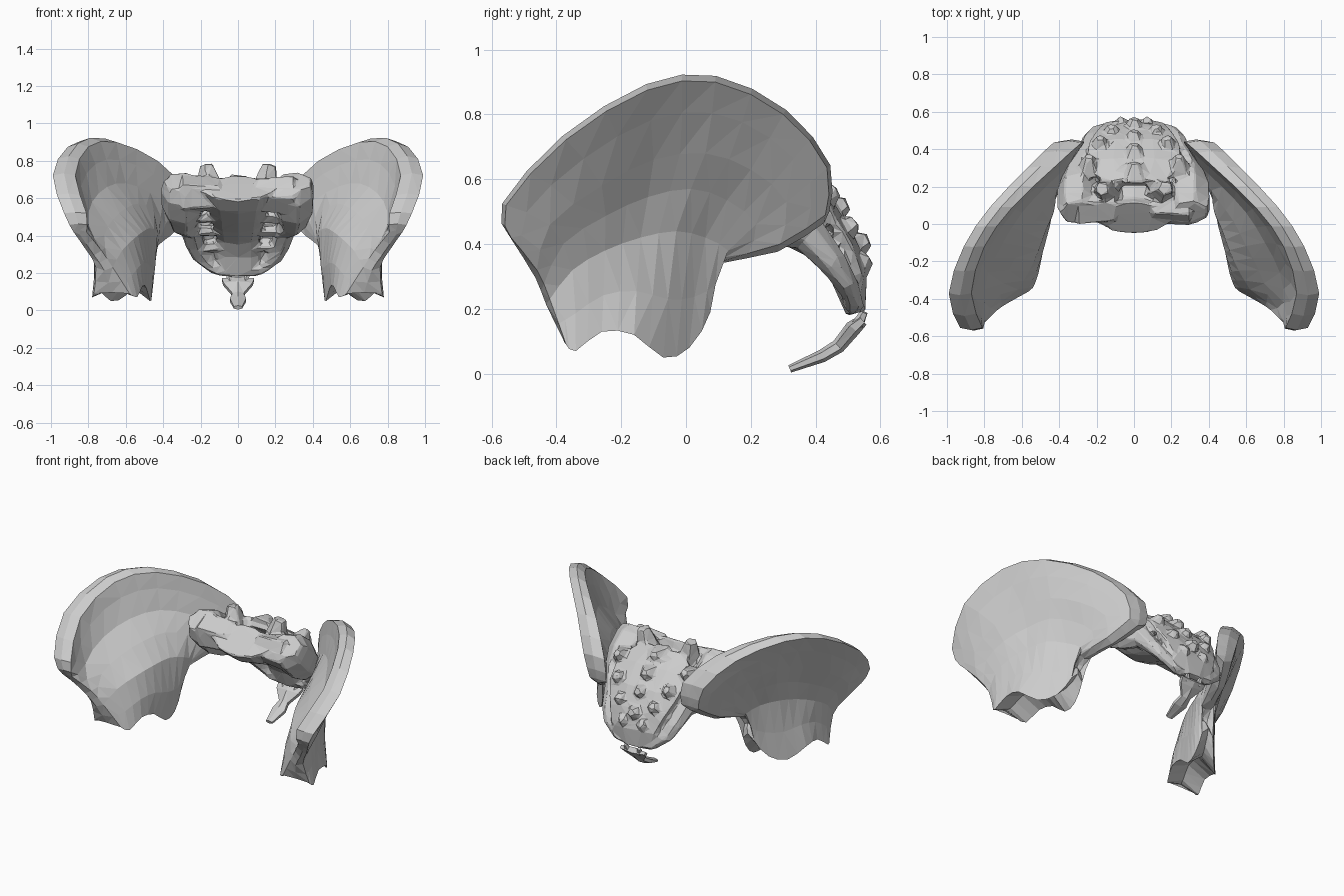
import bpy, bmesh, math
from mathutils import Vector

if "Cube" in bpy.data.objects:
    bpy.data.objects.remove(bpy.data.objects["Cube"])


def make(name, rings, cap=True):
    """Skin a list of equal-length closed rings into a flat-shaded mesh."""
    bm = bmesh.new()
    vs = [[bm.verts.new(p) for p in r] for r in rings]
    n = len(rings[0])
    for a, b in zip(vs, vs[1:]):
        for i in range(n):
            j = (i + 1) % n
            bm.faces.new((a[i], a[j], b[j], b[i]))
    if cap:
        bm.faces.new(vs[0])
        bm.faces.new(vs[-1])
    bmesh.ops.remove_doubles(bm, verts=bm.verts, dist=0.0005)
    bmesh.ops.triangulate(bm, faces=bm.faces)
    bmesh.ops.recalc_face_normals(bm, faces=bm.faces)
    me = bpy.data.meshes.new(name)
    bm.to_mesh(me)
    bm.free()
    ob = bpy.data.objects.new(name, me)
    bpy.context.collection.objects.link(ob)
    return ob


def loft(name, secs, sides=8, side=1):
    """Sections (x, y, z, half width, half thickness) swept in the yz plane."""
    rings = []
    for k, (x, y, z, w, t) in enumerate(secs):
        a, b = secs[max(k - 1, 0)], secs[min(k + 1, len(secs) - 1)]
        d = Vector((0, b[1] - a[1], b[2] - a[2])).normalized()
        nrm = Vector((0, -d.z, d.y))
        ring = []
        for i in range(sides):
            g = 2 * math.pi * (i + 0.5) / sides
            ring.append(Vector((side * x + w * math.cos(g), y, z)) + nrm * t * math.sin(g))
        rings.append(ring)
    return make(name, rings)


def beam(name, p, q, r0, r1, side=1):
    """Tapered five-sided strut between two points."""
    p, q = Vector(p), Vector(q)
    p.x *= side
    q.x *= side
    d = (q - p).normalized()
    u = d.orthogonal().normalized()
    v = d.cross(u)
    ang = [2 * math.pi * i / 5 for i in range(5)]
    return make(name, [[c + (u * math.cos(g) + v * math.sin(g)) * r for g in ang]
                       for c, r in ((p, r0), (q, r1))])


def smooth(pts, n=2):
    """Catmull-Rom resampling of a point row."""
    pts = [Vector(p) for p in pts]
    out = []
    for i in range(len(pts) - 1):
        a, b, c = pts[max(i - 1, 0)], pts[i], pts[i + 1]
        d = pts[min(i + 2, len(pts) - 1)]
        for k in range(n):
            t = k / n
            out.append(0.5 * (2 * b + (c - a) * t + (2 * a - 5 * b + 4 * c - d) * t * t
                              + (3 * b - a - 3 * c + d) * t ** 3))
    return out + [pts[-1]]


# Hip blade rows, front to back: (y, z, outer x, inner x)
base = [(-.37, .09, .77, .58), (-.34, .07, .78, .54), (-.26, .13, .76, .51), (-.16, .12, .75, .49),
        (-.07, .05, .68, .47), (.01, .08, .60, .46), (.075, .19, .54, .46), (.055, .27, .51, .46)]
waist = [(-.42, .23, .76, .67), (-.35, .32, .77, .62), (-.25, .38, .75, .56), (-.14, .42, .70, .51),
         (-.03, .44, .65, .47), (.06, .42, .57, .43), (.13, .38, .52, .42), (.105, .345, .50, .43)]
fossa = [(-.46, .32, .81, .73), (-.42, .46, .87, .80), (-.26, .58, .85, .78), (-.10, .66, .77, .70),
         (.06, .68, .69, .60), (.20, .63, .58, .47), (.31, .53, .48, .35), (.29, .40, .45, .36)]
crest = [(-.54, .42, .88, .81), (-.555, .52, .93, .81), (-.37, .722, .99, .87), (-.12, .875, .91, .80),
         (.09, .90, .77, .65), (.30, .80, .57, .43), (.435, .635, .43, .28), (.43, .49, .39, .27)]


def hip(name, s):
    cols = []
    for c in zip(*[smooth(r) for r in (base, waist, fossa, crest)]):
        cols.append(smooth(c))
    rings = []
    for c in cols:
        outer = [(s * p[2], p[0], p[1]) for p in c]
        inner = [(s * p[3], p[0], p[1]) for p in c]
        b, t = c[0], c[-1]
        up = (t - c[-2]) * 0.2
        ridge = (s * (t[2] + t[3]) / 2, t[0] + up[0], t[1] + up[1])
        f = 0.45 * (c[1] - b)                      # hollow socket roof
        hollow = (s * (b[2] + b[3]) / 2, b[0] + f[0], b[1] + f[1])
        rings.append(outer + [ridge] + inner[::-1] + [hollow])

    def closed(c, near):
        m = []
        for p, q in zip(c, near):
            e = p + (p - q) * 0.4                  # rounded blade edge
            m.append((s * (p[2] + p[3]) / 2, e[0], e[1]))
        return m + [m[-1]] + m[::-1] + [m[0]]
    make(name, [closed(cols[0], cols[1])] + rings + [closed(cols[-1], cols[-2])], cap=False)


sacrum = []
# Sacral bodies: one curved, tapering column
body = [(0, .03, .655, .20, .11), (0, .08, .59, .17, .09), (0, .17, .54, .16, .08),
        (0, .30, .465, .14, .06), (0, .415, .39, .12, .045), (0, .48, .30, .12, .035), (0, .52, .185, .10, .025)]
sacrum.append(loft("sacrum", body, 10))

# Dorsal plate behind the spinal canal
plate = [(0, .22, .69, .18, .03), (0, .33, .61, .28, .035), (0, .43, .51, .26, .035),
         (0, .50, .40, .21, .03), (0, .535, .30, .17, .025), (0, .535, .19, .09, .02)]
sacrum.append(loft("back_plate", plate, 8))

# Median crest knobs
for y, z in [(.27, .66), (.37, .58), (.44, .49), (.505, .38)]:
    sacrum.append(beam("median_crest", (0, y - .03, z), (0, y + .06, z + .035), .085, .025))

for s in (1, -1):
    # Wing of the sacrum running down to the tip
    sacrum.append(loft("wing", [(.30, .06, .69, .10, .08), (.30, .10, .64, .115, .12), (.30, .19, .56, .11, .13),
                                (.295, .29, .48, .075, .10), (.25, .38, .43, .06, .06), (.225, .455, .34, .055, .045),
                                (.18, .50, .27, .06, .035), (.10, .525, .20, .045, .03)], 7, s))
    # Ribs between body and wing, leaving the openings
    for x0, y, z, x1, r in [(.10, .10, .62, .30, .095), (.10, .23, .51, .30, .045),
                            (.08, .355, .425, .27, .03), (.06, .45, .34, .20, .026), (.05, .515, .22, .12, .03)]:
        sacrum.append(beam("rib", (x0, y, z), (x1, y, z), r, r * 1.2, s))
    # Upper joint horns, laminae and rear side knobs
    sacrum.append(beam("joint_horn", (.14, .17, .62), (.17, .19, .78), .085, .04, s))
    sacrum.append(beam("lamina", (.15, .18, .66), (.02, .30, .65), .05, .045, s))
    for x, y, z in [(.24, .32, .63), (.18, .42, .54), (.12, .48, .44), (.07, .52, .33)]:
        sacrum.append(beam("side_knob", (x, y - .04, z - .03), (x, y + .045, z + .03), .08, .025, s))

# Fuse the sacrum into one faceted bone
bpy.ops.object.select_all(action='DESELECT')
for o in sacrum:
    o.select_set(True)
bpy.context.view_layer.objects.active = sacrum[0]
bpy.ops.object.join()
bone = bpy.context.view_layer.objects.active
fuse = bone.modifiers.new("fuse", 'REMESH')
fuse.mode = 'VOXEL'
fuse.voxel_size = 0.011
soften = bone.modifiers.new("soften", 'SMOOTH')
soften.iterations = 3
facet = bone.modifiers.new("facet", 'DECIMATE')
facet.ratio = 0.055

# Hips on both sides
hip("hip_blade_right", 1)
hip("hip_blade_left", -1)

# Coccyx hook with two small horns
loft("coccyx", [(0, .545, .165, .10, .018), (0, .515, .14, .09, .025), (0, .47, .085, .035, .022),
                (0, .42, .055, .05, .02), (0, .32, .015, .025, .012)], 6)
for s, tag in ((1, "right"), (-1, "left")):
    beam(f"coccyx_horn_{tag}", (.04, .53, .15), (.05, .55, .19), .02, .012, s)
